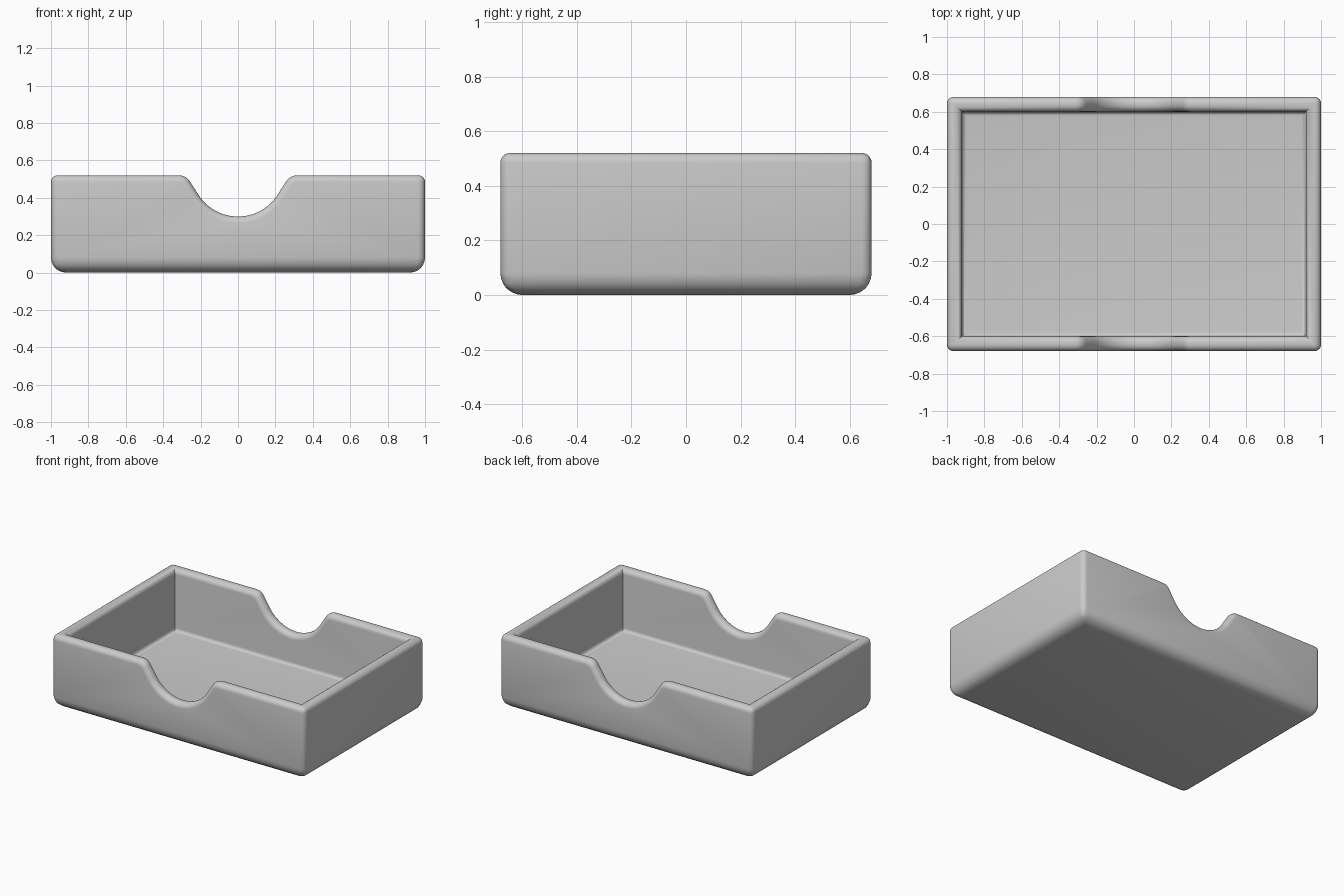
import bpy, bmesh, math

cube = bpy.data.objects.get("Cube")
if cube:
    bpy.data.objects.remove(cube, do_unlink=True)

HALF_X, HALF_Y, HEIGHT, WALL = 1.0, 0.68, 0.52, 0.08
BASE_R, RIM_R, FLOOR_R = 0.08, 0.036, 0.025


def notch_half():
    """Right half of the finger notch: round bottom, straight slope, rounded lip."""
    big, lip, tilt, end, low = 0.25, 0.07, math.radians(57), 0.316, 0.30
    pts = []
    for i in range(13):
        a = tilt * i / 12
        pts.append((big * math.sin(a), low + big * (1 - math.cos(a))))
    for i in range(9):
        a = tilt * (1 - i / 8)
        pts.append((end - lip * math.sin(a), HEIGHT - lip * (1 - math.cos(a))))
    return pts


half = notch_half()
notch = [(-x, z) for x, z in reversed(half[1:])] + half

bm = bmesh.new()


def ring(hx, hy, floor):
    """One skin of the tray: floor corners and rim rows along front and back."""
    rows, base = [], []
    for y in (-hy, hy):
        line = [(-hx, HEIGHT)] + notch + [(hx, HEIGHT)]
        rows.append([bm.verts.new((x, y, z)) for x, z in line])
        base.append([bm.verts.new((x, y, floor)) for x in (-hx, hx)])
    (f, b), (fb, bb) = rows, base
    bm.faces.new(f + fb[::-1])
    bm.faces.new(b + bb[::-1])
    for i in (0, -1):
        bm.faces.new((f[i], b[i], bb[i], fb[i]))
    bm.faces.new((fb[0], fb[1], bb[1], bb[0]))
    return rows


outer = ring(HALF_X, HALF_Y, 0)
inner = ring(HALF_X - WALL, HALF_Y - WALL, WALL)

# Rim joining the two skins
for o, n in zip(outer, inner):
    for i in range(len(o) - 1):
        bm.faces.new((o[i], o[i + 1], n[i + 1], n[i]))
for i in (0, -1):
    bm.faces.new((outer[0][i], outer[1][i], inner[1][i], inner[0][i]))
bmesh.ops.recalc_face_normals(bm, faces=bm.faces)

# Rounding strength for each kind of edge
weight = bm.edges.layers.float.new("bevel_weight_edge")
rim_faces = {f for f in bm.faces if len(f.verts) == 4
             and any(v in outer[0] + outer[1] for v in f.verts)
             and any(v in inner[0] + inner[1] for v in f.verts)}
for e in bm.edges:
    zs = [v.co.z for v in e.verts]
    on_outside = all(abs(v.co.x) > HALF_X - 0.01 and abs(v.co.y) > HALF_Y - 0.01
                     for v in e.verts)
    if max(zs) < 0.01:
        e[weight] = 1.0
    elif max(zs) < WALL + 0.01:
        e[weight] = FLOOR_R / BASE_R
    elif sum(f in rim_faces for f in e.link_faces) == 1 or on_outside:
        e[weight] = RIM_R / BASE_R

mesh = bpy.data.meshes.new("tray")
bm.to_mesh(mesh)
bm.free()
tray = bpy.data.objects.new("tray", mesh)
bpy.context.collection.objects.link(tray)

# Grey material
grey = bpy.data.materials.new("plain grey")
grey.use_nodes = True
colour = (0.6, 0.6, 0.6, 1)
grey.diffuse_color = colour
grey.node_tree.nodes["Principled BSDF"].inputs["Base Color"].default_value = colour
mesh.materials.append(grey)

# Rounded edges
bevel = tray.modifiers.new("rounding", "BEVEL")
bevel.limit_method = "WEIGHT"
bevel.width = BASE_R
bevel.segments = 6
bevel.use_clamp_overlap = False

bpy.context.view_layer.objects.active = tray
tray.select_set(True)
bpy.ops.object.modifier_apply(modifier=bevel.name)
bpy.ops.object.shade_smooth_by_angle(angle=math.radians(35))
